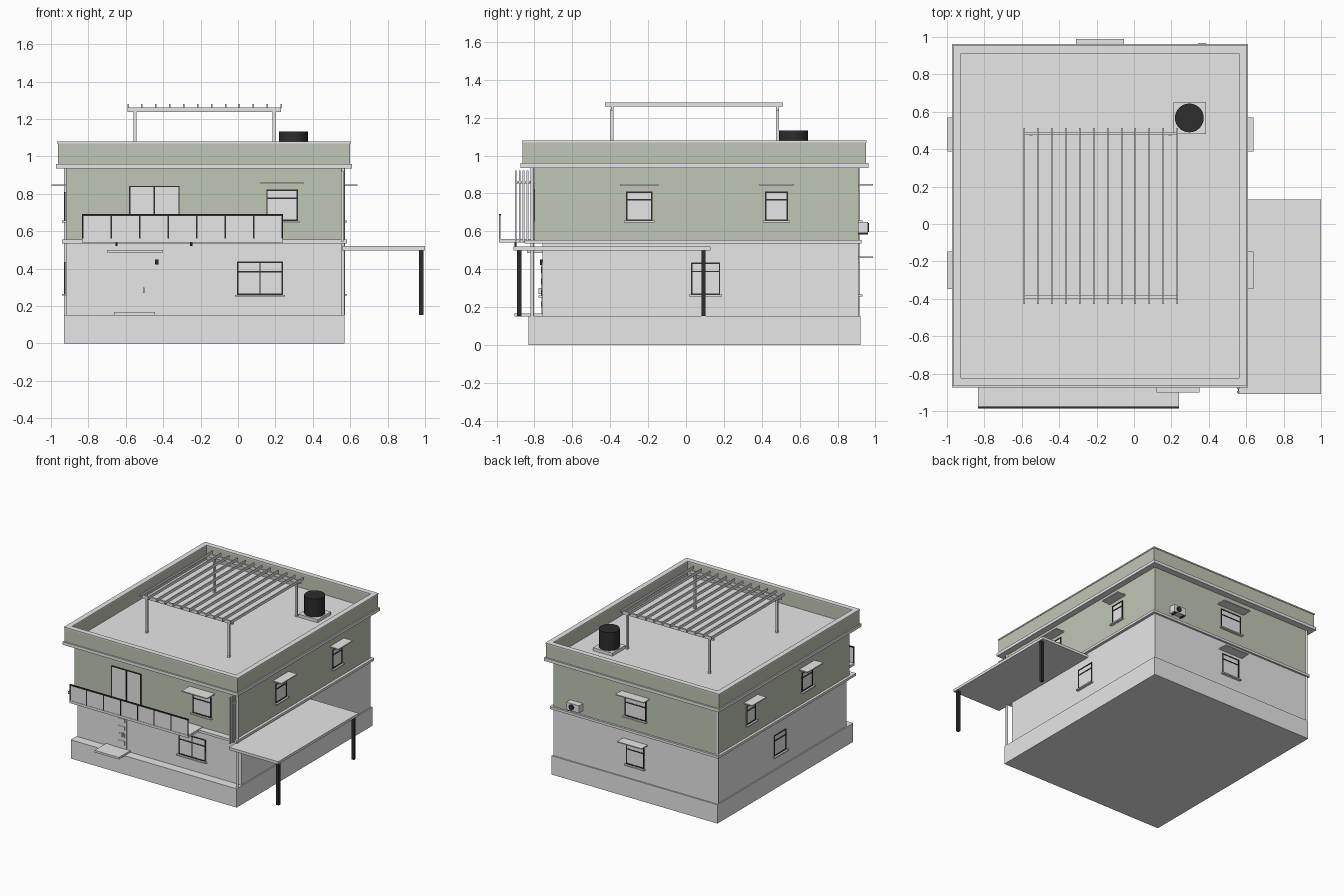
import bpy
import bmesh
from mathutils import Matrix, Vector

default_cube = bpy.data.objects.get("Cube")
if default_cube:
    bpy.data.objects.remove(default_cube, do_unlink=True)


def make_material(name, colour):
    material = bpy.data.materials.new(name)
    material.use_nodes = True
    rgba = (*colour, 1)
    material.diffuse_color = rgba
    for node in material.node_tree.nodes:
        if node.type == "BSDF_PRINCIPLED":
            node.inputs["Base Color"].default_value = rgba
    return material


GREY = make_material("light grey", (.8, .8, .8))
SAGE = make_material("sage green", (.53, .575, .46))
BLACK = make_material("charcoal black", (.026, .026, .026))


def finish(name, bm, material):
    mesh = bpy.data.meshes.new(name)
    bm.to_mesh(mesh)
    bm.free()
    mesh.materials.append(material)
    obj = bpy.data.objects.new(name, mesh)
    bpy.context.scene.collection.objects.link(obj)
    return obj


def boxes(name, material, spans):
    """One mesh made of boxes, each given as x, y and z ranges."""
    bm = bmesh.new()
    for span in spans:
        centre = Vector([(low + high) / 2 for low, high in span])
        size = [abs(high - low) for low, high in span]
        matrix = Matrix.Translation(centre) @ Matrix.Diagonal((*size, 1))
        bmesh.ops.create_cube(bm, size=1, matrix=matrix)
    return finish(name, bm, material)


def box(name, material, x, y, z):
    return boxes(name, material, [(x, y, z)])


def ring(name, material, x, y, z, thick):
    """Rectangular wall loop around an open middle."""
    inner_y = (y[0] + thick, y[1] - thick)
    return boxes(name, material, [
        (x, (y[0], inner_y[0]), z), (x, (inner_y[1], y[1]), z),
        ((x[0], x[0] + thick), inner_y, z), ((x[1] - thick, x[1]), inner_y, z)])


def cylinder(name, material, centre, radius, depth, sides=32, axis="Z"):
    bm = bmesh.new()
    turn = Matrix.Rotation(1.5708, 4, "X") if axis == "Y" else Matrix()
    bmesh.ops.create_cone(bm, cap_ends=True, segments=sides, radius1=radius,
                          radius2=radius, depth=depth,
                          matrix=Matrix.Translation(centre) @ turn)
    obj = finish(name, bm, material)
    for face in obj.data.polygons:
        face.use_smooth = len(face.vertices) == 4
    for edge in bpy.data.meshes[obj.data.name].edges:
        edge.use_edge_sharp = abs(edge.vertices[0] - edge.vertices[1]) > 1
    return obj


# Wall planes: axis across the wall and outward direction
WALLS = {
    "front_lower": ("y", -1, -.757), "front_upper": ("y", -1, -.8),
    "back": ("y", 1, .91), "left": ("x", 1, .56), "right": ("x", -1, -.92)}


def on_wall(wall, u, z, out):
    """Box ranges for a part spanning u by z, from the wall to a distance."""
    axis, sign, plane = WALLS[wall]
    depth = sorted((plane - sign * .005, plane + sign * out))
    return (depth, u, z) if axis == "x" else (u, depth, z)


def window(name, wall, u, z, bar=None, mullion=None, awning=None, sill=True):
    width = .007
    box(name + "_pane", GREY, *on_wall(wall, u, z, .003))
    bars = [((u[0], u[0] + width), z), ((u[1] - width, u[1]), z),
            (u, (z[0], z[0] + width)), (u, (z[1] - width, z[1]))]
    if bar:
        bars.append((u, (bar - width / 2, bar + width / 2)))
    if mullion:
        bars.append(((mullion - width / 2, mullion + width / 2), z))
    boxes(name + "_frame", BLACK, [on_wall(wall, a, b, .007) for a, b in bars])
    if sill:
        box(name + "_sill", GREY,
            *on_wall(wall, (u[0] - .01, u[1] + .01), (z[0] - .01, z[0]), .022))
    if awning:
        reach = .1 if wall == "front_upper" else .078
        box(name + "_awning", GREY,
            *on_wall(wall, (u[0] - .031, u[1] + .031), (awning, awning + .008), reach))


# Main body
box("plinth", GREY, (-.93, .57), (-.831, .921), (0, .153))
box("ground_floor", GREY, (-.92, .56), (-.757, .91), (.15, .54))
box("floor_band", GREY, (-.941, .583), (-.852, .926), (.535, .555))
box("upper_floor", SAGE, (-.92, .56), (-.8, .91), (.55, .94))
box("roof_slab", GREY, (-.973, .61), (-.874, .963), (.935, .96))
ring("parapet", SAGE, (-.963, .6), (-.863, .95), (.955, 1.072), .037)
ring("parapet_coping", GREY, (-.967, .604), (-.867, .954), (1.07, 1.08), .043)

# Corner drainpipes
for label, x, y in (("front", .562, -.812), ("back", -.922, .908)):
    cylinder(label + "_drainpipe", GREY, (x, y, .545), .009, .785, 12)

# Front windows and balcony door
window("front_upper_window", "front_upper", (.152, .32), (.655, .822), .776, awning=.853)
window("front_lower_window", "front_lower", (-.005, .24), (.26, .437), .383, .118)
window("balcony_door", "front_upper", (-.583, -.312), (.555, .843), mullion=-.447, sill=False)

# Side windows, the same on both sides
for side in ("left", "right"):
    window(side + "_upper_front_window", side, (-.317, -.177), (.656, .81), .767, awning=.841)
    window(side + "_upper_back_window", side, (.418, .538), (.656, .81), .767, awning=.841)
    window(side + "_lower_window", side, (.026, .18), (.265, .434), .388)

# Back windows
window("back_upper_window", "back", (-.278, -.085), (.656, .815), .767, awning=.841)
window("back_lower_window", "back", (-.26, -.1), (.265, .434), .388, awning=.459)

# Entrance door, canopy, step and lamp
box("entrance_door", GREY, *on_wall("front_lower", (-.61, -.475), (.165, .44), .005))
boxes("door_panels", GREY, [
    on_wall("front_lower", (-.55, -.49), (.2 + i * .06, .23 + i * .06), .008)
    for i in range(4)])
box("door_handle", GREY, *on_wall("front_lower", (-.507, -.501), (.27, .3), .022))
box("door_canopy", GREY, (-.7, -.4), (-.84, -.75), (.485, .5))
box("door_step", GREY, (-.663, -.444), (-.905, -.755), (.15, .167))
box("wall_lamp", BLACK, *on_wall("front_lower", (-.444, -.426), (.422, .45), .015))

# Balcony with posts, panels and rail
left_end, right_end, posts = -.834, .24, 8
box("balcony_slab", GREY, (left_end, right_end), (-.987, -.8), (.54, .56))
box("balcony_panels", GREY, (left_end, right_end), (-.984, -.98), (.56, .685))
pitch = (right_end - left_end - .007) / (posts - 1)
boxes("balcony_posts", BLACK, [
    ((left_end + i * pitch, left_end + i * pitch + .007), (-.987, -.979), (.56, .69))
    for i in range(posts)])
box("balcony_rail", BLACK, (left_end, right_end), (-.987, -.977), (.682, .692))
for label, x in (("right", -.65), ("left", -.25)):
    cylinder(label + "_balcony_light", BLACK, (x, -.9, .531), .006, .022, 12)

# Vertical slats at the front corner
boxes("corner_slats", GREY, [
    ((.552, .564), (-.904 + i * .021, -.894 + i * .021), (.545, .922))
    for i in range(4)])
box("slat_rail", GREY, (.555, .561), (-.9, -.8), (.855, .865))

# Carport
box("carport_roof", GREY, (.555, 1), (-.91, .13), (.498, .52))
for label, y in (("front", -.88), ("back", .093)):
    box(label + "_carport_column", BLACK, (.969, .991), (y - .011, y + .011), (.153, .5))

# Roof pergola
pergola_rows = (-.39, .482)
boxes("pergola_posts", GREY, [
    ((x - .008, x + .008), (y - .008, y + .008), (.955, 1.245))
    for x in (-.552, .192) for y in pergola_rows])
boxes("pergola_beams", GREY, [
    ((-.59, .23), (y - .007, y + .007), (1.238, 1.262)) for y in pergola_rows])
boxes("pergola_rafters", GREY, [
    ((-.592 + i * .0745, -.584 + i * .0745), (-.428, .513), (1.258, 1.28))
    for i in range(12)])

# Water tank on its pad
box("tank_pad", GREY, (.21, .384), (.48, .652), (.955, .985))
cylinder("water_tank", BLACK, (.296, .567, 1.058), .077, .15)

# Air conditioner on the back wall
box("air_conditioner", GREY, (.295, .41), (.905, .96), (.59, .65))
cylinder("air_conditioner_fan", BLACK, (.365, .961, .62), .023, .008, 20, "Y")
boxes("air_conditioner_brackets", BLACK, [
    ((x, x + .008), (.905, .96), (.582, .59)) for x in (.31, .387)])
